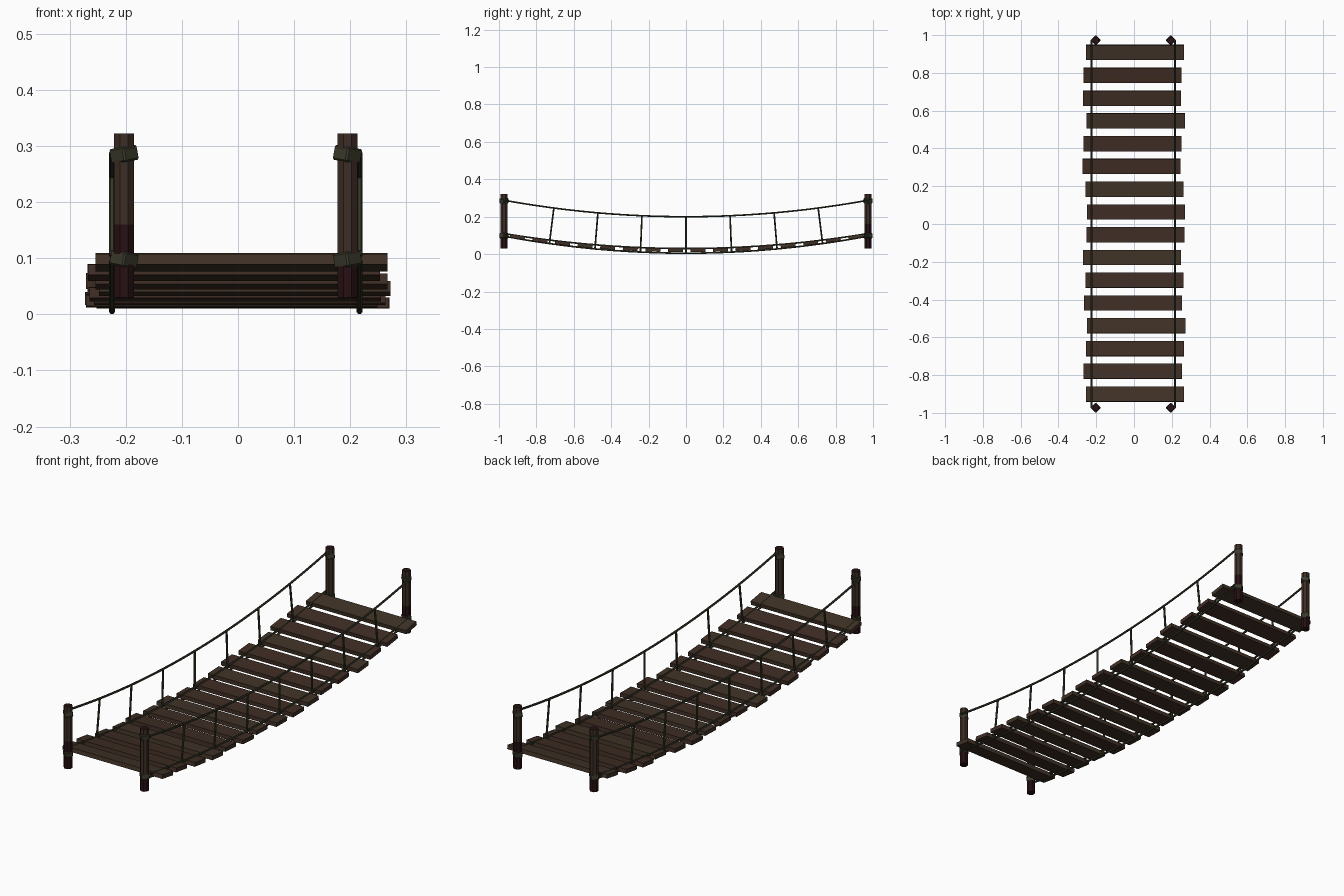
import bpy, bmesh, math
from mathutils import Matrix, Vector

if "Cube" in bpy.data.objects:
    bpy.data.objects.remove(bpy.data.objects["Cube"])

CX = -0.004          # bridge centre line
SIDE = 0.2205        # rope offset from the centre line
POST_Y = 0.973


def material(name, rgb):
    m = bpy.data.materials.new(name)
    m.diffuse_color = (*rgb, 1)
    m.use_nodes = True
    m.node_tree.nodes["Principled BSDF"].inputs["Base Color"].default_value = m.diffuse_color
    return m


PLANK_A = material("plank brown", (0.050, 0.027, 0.018))
PLANK_B = material("plank olive brown", (0.052, 0.033, 0.020))
POST = material("post brown", (0.046, 0.027, 0.018))
DAMP = material("damp dark red", (0.020, 0.005, 0.006))
ROPE = material("rope olive", (0.042, 0.042, 0.024))


def finish(name, bm, *mats):
    me = bpy.data.meshes.new(name)
    bmesh.ops.recalc_face_normals(bm, faces=bm.faces)
    bm.to_mesh(me)
    bm.free()
    ob = bpy.data.objects.new(name, me)
    bpy.context.collection.objects.link(ob)
    for m in mats:
        me.materials.append(m)
    return ob


def rope(name, pts, r, sides=6):
    """Low-poly tube through points lying in a plane of constant x."""
    bm = bmesh.new()
    rings = []
    for i, p in enumerate(pts):
        t = (pts[min(i + 1, len(pts) - 1)] - pts[max(i - 1, 0)]).normalized()
        u = Vector((1, 0, 0))
        v = t.cross(u)
        rings.append([bm.verts.new(p + r * (math.cos(a) * u + math.sin(a) * v))
                      for a in (math.tau * k / sides for k in range(sides))])
    for a, b in zip(rings, rings[1:]):
        for k in range(sides):
            n = (k + 1) % sides
            bm.faces.new((a[k], a[n], b[n], b[k]))
    bm.faces.new(rings[0])
    bm.faces.new(rings[-1])
    return finish(name, bm, ROPE)


def sag(y, low, high):
    return low + (high - low) * (y / POST_Y) ** 2


# Planks, tilted to follow the sag, with small sideways shifts
shifts = [6, -7, 6, 12, -5, 3, -11, 8, 10, 3, -13, -8, 9, -11, -8, 6]
for i, s in enumerate(shifts):
    y = -0.901 + i * 0.1206
    bm = bmesh.new()
    bmesh.ops.create_cube(bm, size=1)
    tilt = math.atan(2 * 0.084 * y / POST_Y ** 2)
    bm.transform(Matrix.Translation((s / 1000, y, sag(y, 0.020, 0.104)))
                 @ Matrix.Rotation(tilt, 4, 'X')
                 @ Matrix.Diagonal((0.52, 0.08, 0.019, 1)))
    finish(f"plank_{i + 1}", bm, PLANK_B if i % 3 == 0 else PLANK_A)

# Long ropes: handrail, and one rope above and one below the planks
for side, sx in (("left", -1), ("right", 1)):
    x = CX + sx * SIDE
    for name, low, high in (("handrail_rope", 0.200, 0.288),
                            ("upper_deck_rope", 0.030, 0.110),
                            ("lower_deck_rope", 0.005, 0.096)):
        ys = [POST_Y * (k / 12 - 1) for k in range(25)]
        rope(f"{side}_{name}", [Vector((x, y, sag(y, low, high))) for y in ys], 0.005)
    # Hanger ropes, leaning square to the sag
    for k in range(-3, 4):
        yt, yb = k * 0.2355, k * 0.2435
        rope(f"{side}_hanger_{k + 4}",
             [Vector((x, yb, sag(yb, 0.003, 0.094))),
              Vector((x, yt, sag(yt, 0.200, 0.288)))], 0.0052)

# Posts with a damp foot, dark top and two slanted rope wraps each
for sx in (-1, 1):
    for sy in (-1, 1):
        px, py = CX + sx * 0.199, sy * POST_Y
        name = f"{'back' if sy > 0 else 'front'}_{'right' if sx > 0 else 'left'}"
        split = 0.16 if sx * sy > 0 else 0.085
        bm = bmesh.new()
        bmesh.ops.create_cone(bm, cap_ends=True, segments=8, radius1=0.0192,
                              radius2=0.0192, depth=0.292)
        bm.transform(Matrix.Translation((px, py, 0.176))
                     @ Matrix.Rotation(math.pi / 8, 4, 'Z'))
        bmesh.ops.bisect_plane(bm, geom=bm.verts[:] + bm.edges[:] + bm.faces[:],
                               plane_co=(0, 0, split), plane_no=(0, 0, 1))
        for f in bm.faces:
            z = f.calc_center_median().z
            f.material_index = int(z < split or z > 0.31)
        finish(name + "_post", bm, POST, DAMP)
        for label, z, lean in (("upper", 0.285, 1), ("lower", 0.098, -1)):
            bm = bmesh.new()
            bmesh.ops.create_cone(bm, cap_ends=True, segments=4, radius1=0.0265,
                                  radius2=0.0265, depth=0.027)
            bmesh.ops.bevel(bm, geom=[e for e in bm.edges], offset=0.003,
                            segments=1, affect='EDGES')
            bm.transform(Matrix.Translation((px, py, z))
                         @ Matrix.Rotation(0.17 * lean * sx, 4, 'Y'))
            finish(f"{name}_{label}_wrap", bm, ROPE)
